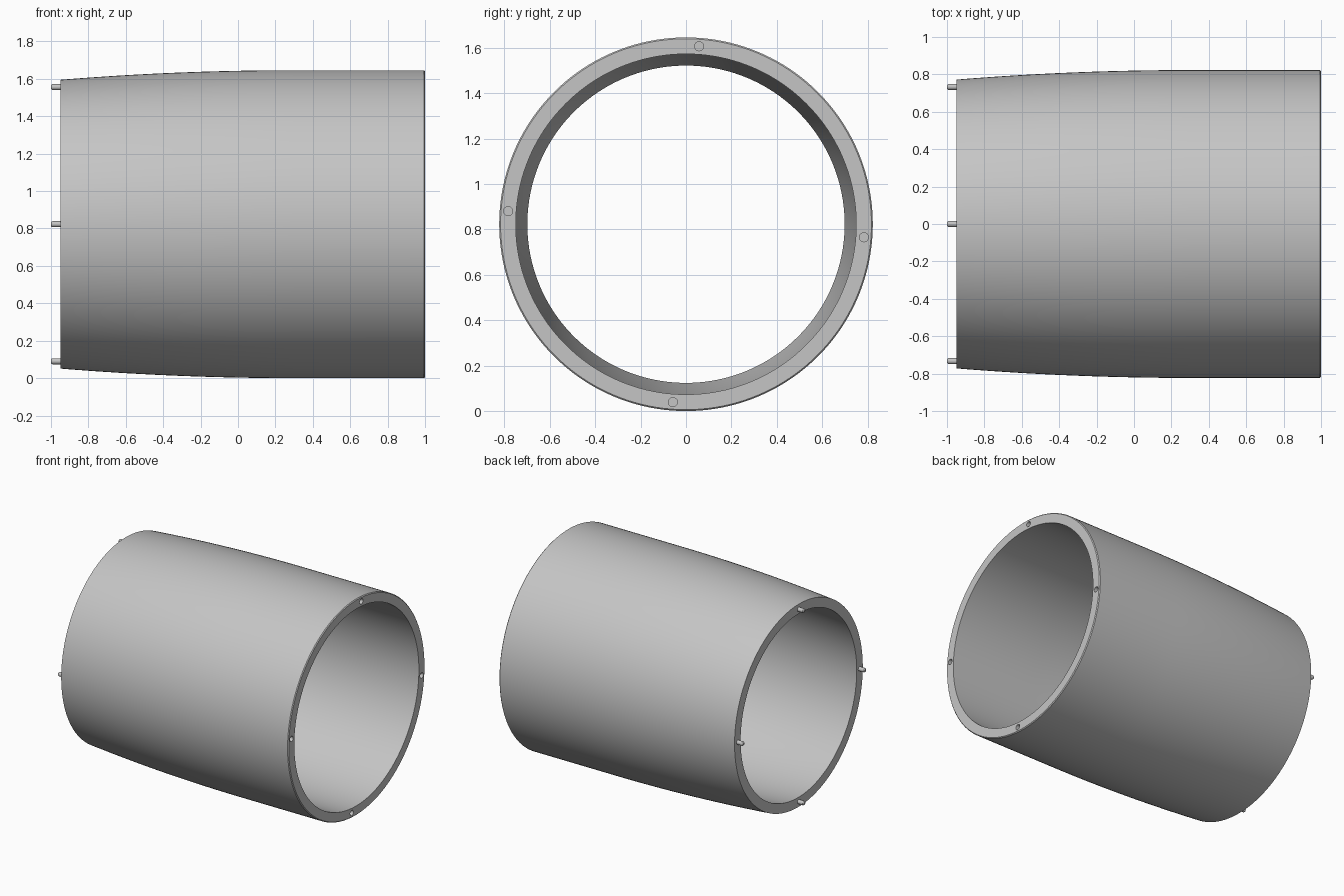
import bpy, bmesh
from math import sin, cos, pi, radians
from mathutils import Matrix, Vector

cube = bpy.data.objects.get("Cube")
if cube:
    bpy.data.objects.remove(cube)

RADIUS = 0.823        # widest outer radius
WALL = 0.073
BACK = -0.95          # narrow end of the shell
SEGMENTS = 160

grey = bpy.data.materials.new("light grey")
grey.use_nodes = True
colour = (0.56, 0.56, 0.56, 1)
grey.diffuse_color = colour
grey.node_tree.nodes["Principled BSDF"].inputs["Base Color"].default_value = colour


def lathe(name, profile, segments, centre=(0, 0, 0), closed=False):
    """Turn a list of (x, radius) points around an axis parallel to x."""
    bm = bmesh.new()
    rings = []
    for x, r in profile:
        rings.append([bm.verts.new((x + centre[0],
                                    centre[1] + r * cos(2 * pi * i / segments),
                                    centre[2] + r * sin(2 * pi * i / segments)))
                      for i in range(segments)])
    pairs = list(zip(rings, rings[1:]))
    if closed:
        pairs.append((rings[-1], rings[0]))
    else:
        bm.faces.new(rings[0])
        bm.faces.new(rings[-1])
    for a, b in pairs:
        for i in range(segments):
            j = (i + 1) % segments
            bm.faces.new((a[i], a[j], b[j], b[i]))
    bmesh.ops.recalc_face_normals(bm, faces=bm.faces)
    mesh = bpy.data.meshes.new(name)
    bm.to_mesh(mesh)
    bm.free()
    mesh.materials.append(grey)
    obj = bpy.data.objects.new(name, mesh)
    bpy.context.collection.objects.link(obj)
    return obj


def smooth(obj):
    bpy.ops.object.select_all(action="DESELECT")
    obj.select_set(True)
    bpy.context.view_layer.objects.active = obj
    bpy.ops.object.shade_smooth_by_angle(angle=radians(30))


def outer_radius(x):
    """Straight towards the wide end, gently curved in towards the narrow end."""
    t = max(0, (0.3 - x) / (0.3 - BACK))
    return RADIUS - 0.051 * t * t


# Hollow shell with a small chamfer on the wide rim
steps = 20
xs = [BACK + (0.3 - BACK) * i / steps for i in range(steps + 1)]
outside = [(x, outer_radius(x)) for x in xs] + [(0.994, RADIUS), (1, RADIUS - 0.006)]
inside = [(1, RADIUS - WALL)] + [(x, outer_radius(x) - WALL) for x in reversed(xs)]
shell = lathe("shell", outside + inside, SEGMENTS, (0, 0, RADIUS), closed=True)

# Four blind sockets in the wide rim, turned slightly from the pins
sockets = []
for k in range(4):
    a = k * pi / 2 - radians(4.2)
    centre = (0, 0.786 * cos(a), RADIUS + 0.786 * sin(a))
    cutter = lathe("socket_cutter", [(0.945, 0.02), (1.05, 0.02)], 24, centre)
    cutter.hide_render = True
    sockets.append(cutter)
for cutter in sockets:
    mod = shell.modifiers.new("socket", "BOOLEAN")
    mod.operation = "DIFFERENCE"
    mod.solver = "EXACT"
    mod.object = cutter
bpy.context.view_layer.update()
cut = bpy.data.meshes.new_from_object(
    shell.evaluated_get(bpy.context.evaluated_depsgraph_get()))
shell.modifiers.clear()
shell.data = cut
for cutter in sockets:
    bpy.data.objects.remove(cutter)
smooth(shell)

# Four locating pins with rounded tips on the narrow rim
pin_profile = [(-1, 0.009), (-0.997, 0.013), (-0.992, 0.016), (BACK + 0.01, 0.016)]
for k, side in enumerate(("left", "top", "right", "bottom")):
    a = k * pi / 2
    centre = (0, 0.733 * cos(a), RADIUS + 0.733 * sin(a))
    smooth(lathe("pin_" + side, pin_profile, 24, centre))
